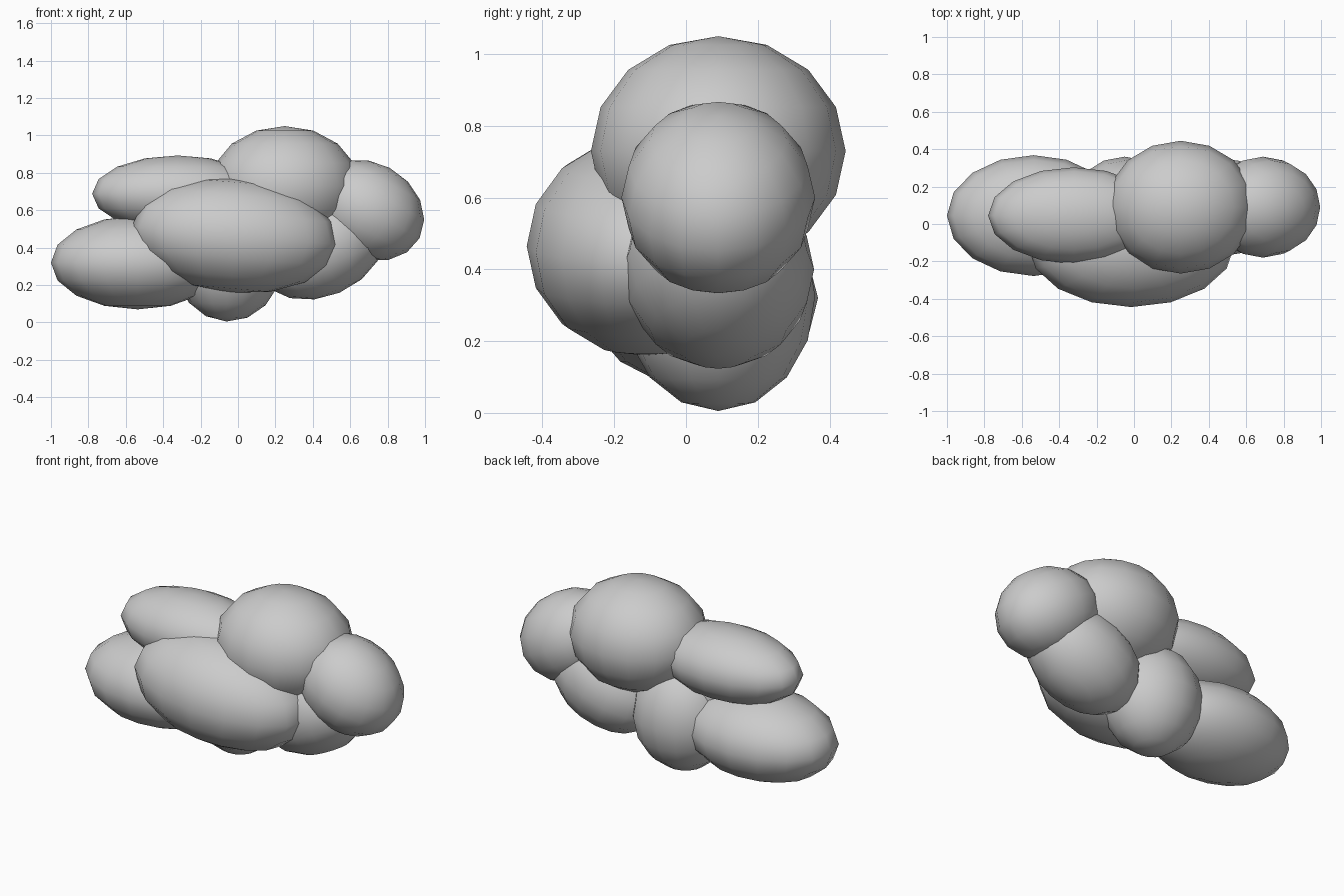
import bpy
import math

if "Cube" in bpy.data.objects:
    bpy.data.objects.remove(bpy.data.objects["Cube"])

# Cloud made of overlapping smooth ellipsoid puffs:
# name, centre, radii, tilt about y in degrees (positive = right end down)
PUFFS = [
    ("top_puff",         (0.25, 0.09, 0.73),   (0.40, 0.355, 0.32),  0),
    ("right_puff",       (0.69, 0.09, 0.60),   (0.318, 0.27, 0.257), 28),
    ("lower_right_puff", (0.44, 0.09, 0.40),   (0.36, 0.267, 0.262), -23),
    ("bottom_puff",      (-0.05, 0.09, 0.325), (0.29, 0.27, 0.32),   2),
    ("front_puff",       (-0.015, -0.11, 0.465), (0.555, 0.334, 0.307), 5),
    ("left_puff",        (-0.537, 0.045, 0.32), (0.463, 0.323, 0.25), 0),
    ("upper_left_puff",  (-0.322, 0.045, 0.688), (0.458, 0.258, 0.205), 0),
]


def add_puff(name, centre, radii, tilt):
    bpy.ops.mesh.primitive_uv_sphere_add(
        segments=16, ring_count=8, radius=1, location=centre,
        rotation=(0, math.radians(tilt), 0))
    puff = bpy.context.object
    puff.name = name
    puff.scale = radii
    bpy.ops.object.shade_smooth()


for puff in PUFFS:
    add_puff(*puff)
